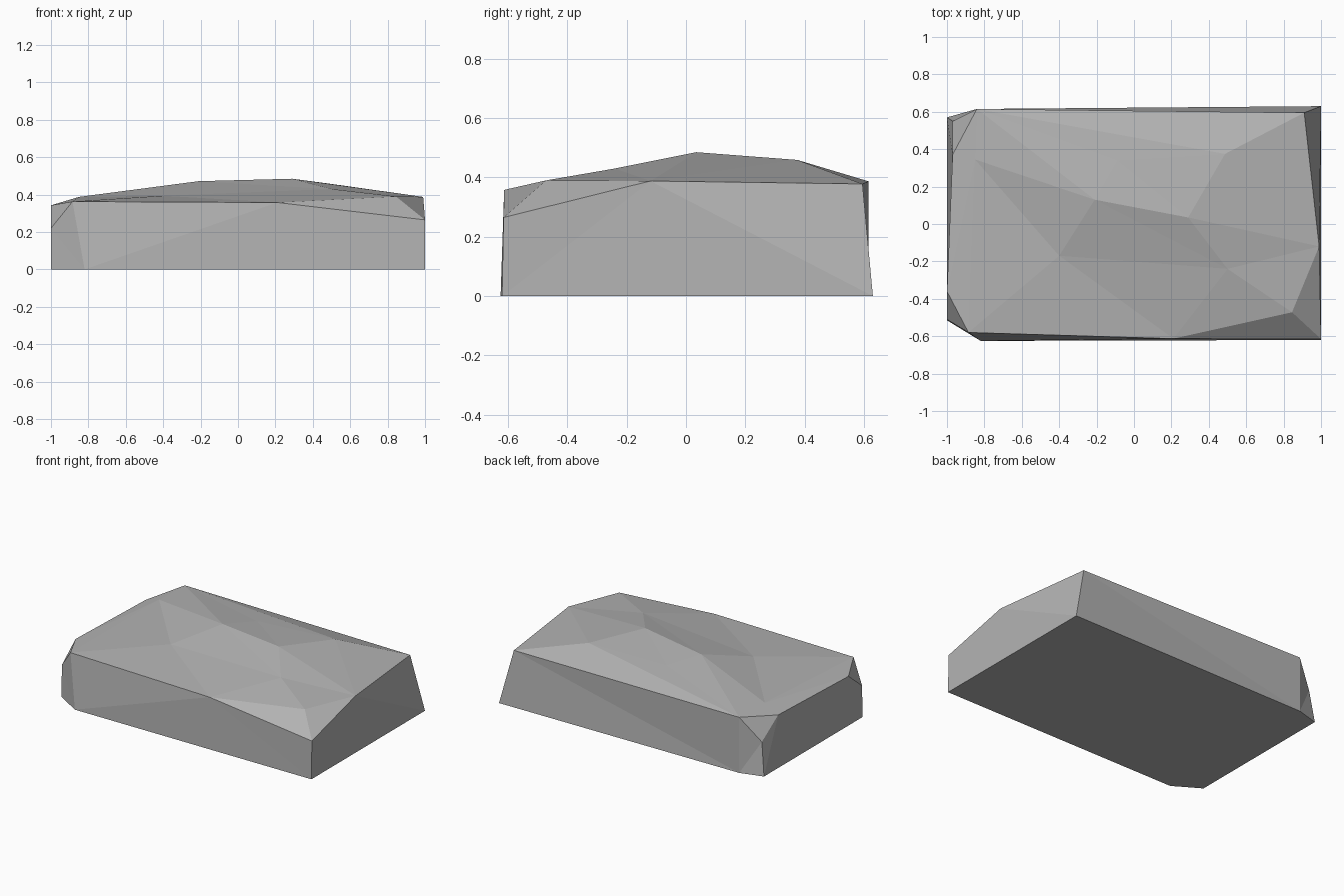
import bpy
import bmesh

# Remove the default object
default = bpy.data.objects.get("Cube")
if default:
    bpy.data.objects.remove(default, do_unlink=True)


def make_material(name, colour):
    mat = bpy.data.materials.new(name)
    mat.use_nodes = True
    mat.diffuse_color = colour
    mat.node_tree.nodes["Principled BSDF"].inputs["Base Color"].default_value = colour
    return mat


def build_faceted(name, points, facets, mat):
    """Build a flat-shaded solid from named corners and facets spelled by corner."""
    bm = bmesh.new()
    corner = {key: bm.verts.new(co) for key, co in points.items()}
    for facet in facets.split():
        bm.faces.new([corner[key] for key in facet])
    # Slightly bent wall polygons become clean flat triangles
    bmesh.ops.triangulate(bm, faces=[f for f in bm.faces if len(f.verts) > 3])
    bmesh.ops.recalc_face_normals(bm, faces=bm.faces[:])
    mesh = bpy.data.meshes.new(name)
    bm.to_mesh(mesh)
    bm.free()
    mesh.materials.append(mat)
    obj = bpy.data.objects.new(name, mesh)
    bpy.context.collection.objects.link(obj)
    return obj


# Footprint corners, anticlockwise from the front left
footprint = {
    "a": (1, -.62), "b": (1, .63), "c": (-.84, .615),
    "d": (-1, .57), "e": (-1, -.515), "f": (-.82, -.625),
}
points = {key: (x, y, 0) for key, (x, y) in footprint.items()}

# Upper rim, anticlockwise from the front left
points.update({
    "G": (1, -.615, .265), "I": (.99, -.12, .388), "A": (.91, .595, .378),
    "B": (-.84, .615, .387), "R": (-.97, .55, .225), "C": (-.97, .37, .345),
    "D": (-1, -.36, .343), "S": (-1, -.51, .22), "E": (-.885, -.58, .363),
    "F": (.21, -.613, .358),
})

# Peaks and hollows of the crown
points.update({
    "H": (.845, -.472, .39), "J": (.487, .375, .459), "K": (-.09, .34, .444),
    "L": (-.21, .13, .472), "M": (-.4, -.17, .394), "N": (.5, -.24, .43),
    "P": (.29, .035, .485), "Q": (-.85, .345, .388),
})

underside = "fedcba"
walls = "abIG bAI bcBA cdRB deSDCR efES faGFE"
chamfers = "BRC SED FGH GIH"
crown = ("AJI ABJ BKJ JKP JPI KLP BLK BQL BCQ CDQ DEQ EMQ QML "
         "EFM MFN FHN HIN NIP LNP LMN")

stone = make_material("stone grey", (.45, .45, .45, 1))
build_faceted("rock_slab", points, " ".join([underside, walls, chamfers, crown]), stone)
